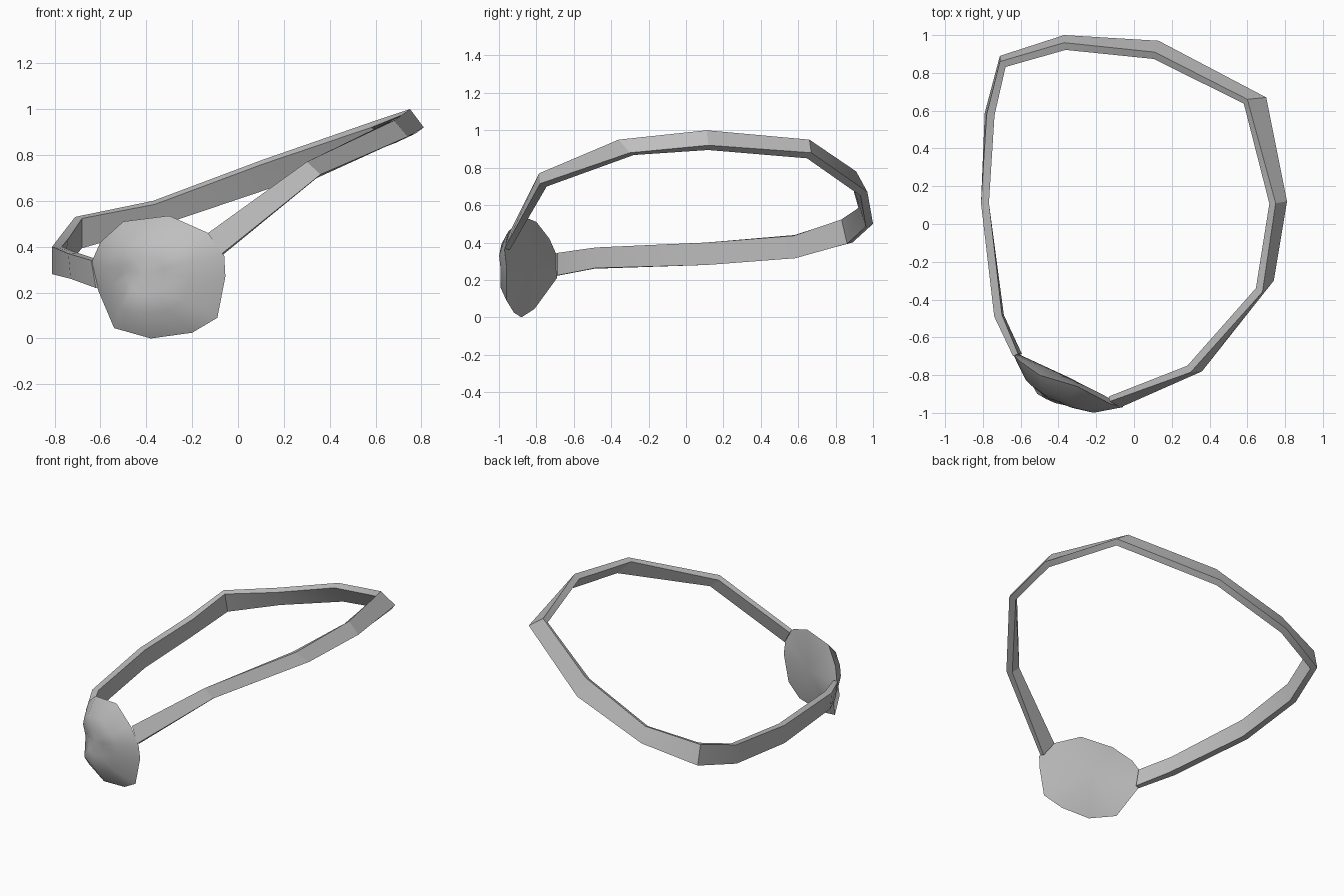
import bpy
import bmesh
import math
from mathutils import Vector

if "Cube" in bpy.data.objects:
    bpy.data.objects.remove(bpy.data.objects["Cube"], do_unlink=True)

GREY = (0.52, 0.52, 0.52, 1.0)
grey = bpy.data.materials.new("plain grey")
grey.use_nodes = True
grey.diffuse_color = GREY
grey.node_tree.nodes["Principled BSDF"].inputs["Base Color"].default_value = GREY


def finish(bm, name, angle):
    """Turn a bmesh into a named grey object, smooth below the given angle."""
    bmesh.ops.recalc_face_normals(bm, faces=bm.faces)
    mesh = bpy.data.meshes.new(name)
    bm.to_mesh(mesh)
    bm.free()
    mesh.materials.append(grey)
    obj = bpy.data.objects.new(name, mesh)
    bpy.context.collection.objects.link(obj)
    bpy.ops.object.select_all(action="DESELECT")
    obj.select_set(True)
    bpy.context.view_layer.objects.active = obj
    bpy.ops.object.shade_smooth_by_angle(angle=math.radians(angle))
    return obj


def bridge(bm, first, second):
    """Join two closed rings of vertices with quads."""
    count = len(first)
    for i in range(count):
        j = (i + 1) % count
        bm.faces.new((first[i], first[j], second[j], second[i]))


# Strap: outer top and outer bottom corner at each bend, around the head
strap_bends = [
    ((-0.64, -0.70, 0.34), (-0.62, -0.70, 0.22)),
    ((-0.74, -0.49, 0.37), (-0.73, -0.49, 0.26)),
    ((-0.81, 0.11, 0.40), (-0.81, 0.11, 0.28)),
    ((-0.78, 0.58, 0.44), (-0.79, 0.59, 0.32)),
    ((-0.71, 0.86, 0.53), (-0.71, 0.89, 0.40)),
    ((-0.37, 0.96, 0.60), (-0.37, 1.00, 0.50)),
    ((0.11, 0.91, 0.78), (0.13, 0.97, 0.67)),
    ((0.60, 0.66, 0.95), (0.70, 0.67, 0.88)),
    ((0.75, 0.11, 1.00), (0.81, 0.12, 0.92)),
    ((0.68, -0.36, 0.95), (0.74, -0.30, 0.88)),
    ((0.30, -0.785, 0.77), (0.36, -0.78, 0.715)),
    ((-0.13, -0.94, 0.46), (-0.07, -0.97, 0.37)),
]
STRAP_THICKNESS = 0.042


def build_strap():
    bm = bmesh.new()
    bends = [(Vector(top), Vector(bottom)) for top, bottom in strap_bends]
    last = len(bends) - 1
    rings = []
    for i, (top, bottom) in enumerate(bends):
        before, after = bends[max(i - 1, 0)], bends[min(i + 1, last)]
        along = (after[0] + after[1]) - (before[0] + before[1])
        inward = along.cross(top - bottom).normalized() * STRAP_THICKNESS
        if i in (0, last):
            inward *= 0.7
        corners = (top, bottom, bottom + inward, top + inward)
        rings.append([bm.verts.new(c) for c in corners])
    for first, second in zip(rings, rings[1:]):
        bridge(bm, first, second)
    bm.faces.new(rings[0])
    bm.faces.new(rings[-1])
    return finish(bm, "strap", 25)


# Eye patch: faceted rim, domed front and nearly flat back
patch_rim = [
    (-0.50, -0.80, 0.51), (-0.30, -0.86, 0.535), (-0.13, -0.95, 0.46),
    (-0.06, -0.97, 0.36), (-0.055, -0.96, 0.27), (-0.09, -0.96, 0.09),
    (-0.20, -0.92, 0.025), (-0.38, -0.88, 0.0), (-0.54, -0.81, 0.045),
    (-0.61, -0.69, 0.21), (-0.64, -0.69, 0.33), (-0.60, -0.73, 0.42),
]


def build_patch():
    bm = bmesh.new()
    middle = Vector((-0.35, -0.81, 0.28))
    outward = Vector((-0.44, -0.90, 0.0))
    rim_points = [Vector(p) for p in patch_rim]
    rim = [bm.verts.new(p) for p in rim_points]
    previous = rim
    # Each dome ring moves toward the middle and bulges outward
    for inset, bulge in ((0.38, 0.10), (0.7, 0.13)):
        ring = [bm.verts.new(p.lerp(middle, inset) + outward * bulge)
                for p in rim_points]
        bridge(bm, previous, ring)
        previous = ring
    crown = bm.verts.new(middle + outward * 0.14)
    back = bm.verts.new(middle)
    for i in range(len(rim)):
        j = (i + 1) % len(rim)
        bm.faces.new((previous[i], previous[j], crown))
        bm.faces.new((rim[j], rim[i], back))
    return finish(bm, "eye_patch", 50)


build_strap()
build_patch()
